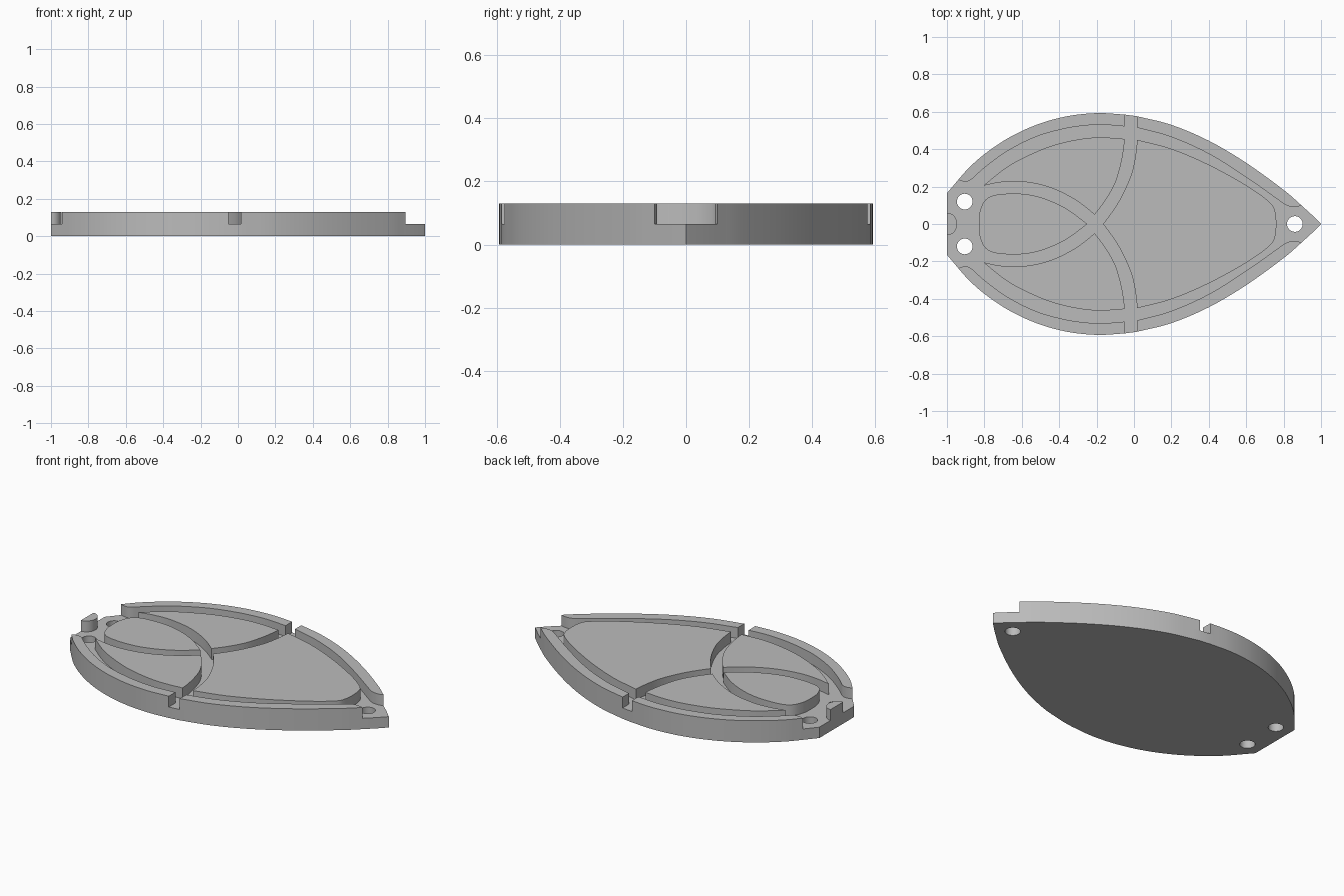
import bpy, bmesh, math
from mathutils import Vector

if "Cube" in bpy.data.objects:
    bpy.data.objects.remove(bpy.data.objects["Cube"])

FLOOR, TOP = 0.065, 0.13

grey = bpy.data.materials.new("plain grey")
grey.diffuse_color = (0.5, 0.5, 0.5, 1)
grey.use_nodes = True
grey.node_tree.nodes["Principled BSDF"].inputs["Base Color"].default_value = grey.diffuse_color


def smooth(pts, n=5):
    """Curve through the given points, both ends included."""
    p = [Vector(q) for q in pts]
    p = [2 * p[0] - p[1]] + p + [2 * p[-1] - p[-2]]
    out = []
    for a, b, c, d in zip(p, p[1:], p[2:], p[3:]):
        for i in range(n):
            t = i / n
            out.append(0.5 * (2 * b + (c - a) * t + (2 * a - 5 * b + 4 * c - d) * t * t
                              + (3 * b - a - 3 * c + d) * t ** 3))
    return [tuple(q) for q in out] + [tuple(pts[-1])]


def flip(pts):
    return [(x, -y) for x, y in pts]


def symmetric(upper):
    """Close an upper half outline with its mirror image."""
    return upper + flip(upper)[::-1]


def circle(cx, cy, r, n=32):
    return [(cx + r * math.cos(2 * math.pi * i / n), cy + r * math.sin(2 * math.pi * i / n))
            for i in range(n)]


def plate(name, loops, z0, z1, open_bottom=False):
    """Extrude a flat outline; further loops are holes."""
    bm = bmesh.new()
    edges = []
    for loop in loops:
        clean = []
        for q in loop:
            if not clean or math.dist(q, clean[-1]) > 1e-4:
                clean.append(q)
        if math.dist(clean[0], clean[-1]) < 1e-4:
            clean.pop()
        vs = [bm.verts.new((x, y, z0)) for x, y in clean]
        edges += [bm.edges.new((a, b)) for a, b in zip(vs, vs[1:] + vs[:1])]
    bmesh.ops.triangle_fill(bm, edges=edges, use_beauty=True, use_dissolve=False)
    ext = bmesh.ops.extrude_face_region(bm, geom=bm.faces[:], use_keep_orig=True)
    for v in [g for g in ext["geom"] if isinstance(g, bmesh.types.BMVert)]:
        v.co.z = z1
    bmesh.ops.recalc_face_normals(bm, faces=bm.faces[:])
    if open_bottom:
        low = [f for f in bm.faces if all(abs(v.co.z - z0) < 1e-5 for v in f.verts)]
        bmesh.ops.delete(bm, geom=low, context='FACES')
    me = bpy.data.meshes.new(name)
    bm.to_mesh(me)
    bm.free()
    me.materials.append(grey)
    ob = bpy.data.objects.new(name, me)
    bpy.context.collection.objects.link(ob)
    bpy.context.view_layer.objects.active = ob
    ob.select_set(True)
    bpy.ops.object.shade_smooth_by_angle(angle=math.radians(30))
    ob.select_set(False)
    return ob


# Outer edge, split where the rim pieces begin and end
corner = [(-1, .165), (-.97, .2)]
edge_left = smooth([(-.94, .236), (-.88, .303), (-.8, .373), (-.7, .443), (-.6, .497), (-.5, .538),
                    (-.4, .567), (-.3, .585), (-.18, .593), (-.05, .585)])
edge_right = smooth([(.017, .576), (.2, .53), (.4, .445), (.6, .327), (.8, .182), (.895, .1)])

# Base plate with three through holes
base_edge = symmetric(corner + edge_left + edge_right + [(.95, .05), (1, 0)])
holes = [circle(-.905, .12, .042), circle(-.905, -.12, .042), circle(.86, 0, .042)]
plate("base_plate", [base_edge] + holes, 0, FLOOR)

# Raised rim, ending in hollow curves around the holes
inner_left = smooth([(-.05, .522), (-.18, .531), (-.3, .522), (-.4, .503), (-.5, .475), (-.6, .432),
                     (-.7, .375), (-.8, .3), (-.87, .237)])
inner_right = smooth([(.805, .105), (.6, .25), (.4, .375), (.2, .465), (.017, .515)])
rim_left = edge_left + inner_left + smooth([(-.87, .237), (-.89, .228), (-.915, .228), (-.94, .236)])
rim_right = edge_right + smooth([(.895, .1), (.87, .092), (.835, .093), (.805, .105)]) + inner_right

# Side panels with one point at the middle
fan = (smooth([(-.805, .205), (-.72, .222), (-.62, .228), (-.5, .21), (-.4, .175), (-.3, .12), (-.21, .05)])
       + smooth([(-.21, .05), (-.15, .13), (-.1, .22), (-.07, .32), (-.055, .4), (-.05, .455)])
       + smooth([(-.05, .455), (-.18, .463), (-.3, .452), (-.45, .415), (-.6, .35), (-.7, .29),
                 (-.805, .205)]))

for side, turn in (("back", list), ("front", flip)):
    for part, outline in (("rim_left", rim_left), ("rim_right", rim_right), ("side_panel", fan)):
        plate(side + "_" + part, [turn(outline)], FLOOR, TOP, True)

# Large pointed panel
shield = (smooth([(-.165, 0), (-.1, .09), (-.05, .18), (-.01, .28), (.01, .38), (.017, .45)])
          + smooth([(.017, .45), (.2, .402), (.4, .317), (.6, .207), (.725, .117), (.755, .065), (.762, 0)]))
plate("large_panel", [symmetric(shield)], FLOOR, TOP, True)

# Teardrop panel
drop = smooth([(-.25, 0), (-.35, .075), (-.45, .125), (-.55, .155), (-.65, .163), (-.75, .153),
               (-.8, .122), (-.826, .06), (-.83, 0)])
plate("teardrop_panel", [symmetric(drop)], FLOOR, TOP, True)

# Small half-round post on the flat end
post = [(-1 + .055 * math.sin(a), .06 * math.cos(a)) for a in [math.pi * i / 16 for i in range(17)]]
plate("end_post", [post], FLOOR, TOP, True)
